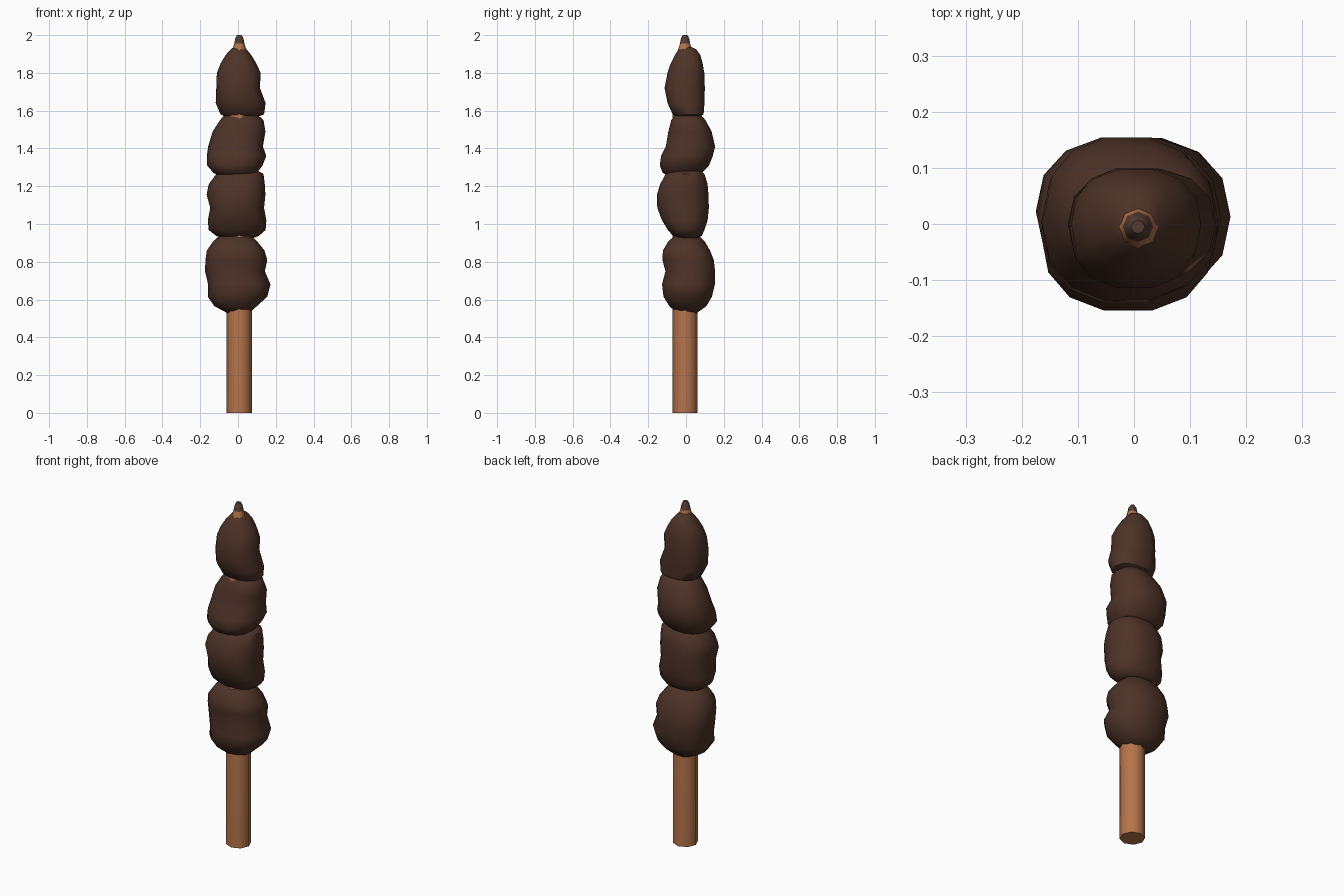
import bpy, math


def mat(name, rgb):
    m = bpy.data.materials.new(name)
    m.diffuse_color = (*rgb, 1)
    return m


MEAT = mat("dark_meat", (0.075, 0.033, 0.021))
WOOD = mat("wood", (0.46, 0.175, 0.072))
CHAR = mat("charred_tip", (0.085, 0.045, 0.032))


def loft(name, rows, sides, power, mats, angle, rule=None):
    """Rings given as (z, left, right, front, back) extents, capped at both ends."""
    verts, faces = [], []
    for z, l, r, f, b in rows:
        cx, cy, rx, ry = (l + r) / 2, (f + b) / 2, (r - l) / 2, (b - f) / 2
        for i in range(sides):
            a = 2 * math.pi * i / sides
            c, s = math.cos(a), math.sin(a)
            verts.append((cx + rx * math.copysign(abs(c) ** power, c),
                          cy + ry * math.copysign(abs(s) ** power, s), z))
    for k in range(len(rows) - 1):
        for i in range(sides):
            j = (i + 1) % sides
            faces.append((k * sides + i, k * sides + j,
                          (k + 1) * sides + j, (k + 1) * sides + i))
    faces.append(tuple(reversed(range(sides))))
    faces.append(tuple(range((len(rows) - 1) * sides, len(rows) * sides)))
    me = bpy.data.meshes.new(name)
    me.from_pydata(verts, [], faces)
    for m in mats:
        me.materials.append(m)
    if rule:
        for p in me.polygons:
            p.material_index = rule(p.center)
    ob = bpy.data.objects.new(name, me)
    bpy.context.collection.objects.link(ob)
    bpy.ops.object.select_all(action='DESELECT')
    bpy.context.view_layer.objects.active = ob
    ob.select_set(True)
    bpy.ops.object.shade_smooth_by_angle(angle=math.radians(angle))
    return ob


# Wooden skewer with a sharpened, charred tip
stick = [(0, .067), (1.78, .067), (1.92, .038), (1.955, .027), (1.985, .021), (2.0, .012)]
loft("skewer_stick", [(z, .007 - r, .007 + r, -.005 - r, -.005 + r) for z, r in stick],
     8, 1.0, [WOOD, CHAR], 50, lambda c: 1 if c.z > 1.957 else 0)

# Four lumpy meat chunks, bottom to top
loft("meat_chunk_1", [
    (.53, -.06, .06, -.05, .06), (.565, -.125, .10, -.09, .11),
    (.615, -.16, .155, -.122, .14), (.68, -.158, .172, -.13, .156),
    (.75, -.175, .142, -.112, .157), (.81, -.172, .155, -.128, .15),
    (.86, -.165, .14, -.125, .13), (.91, -.13, .10, -.095, .10),
    (.945, -.09, .06, -.05, .06)], 14, .88, [MEAT], 50)
loft("meat_chunk_2", [
    (.925, -.07, .08, -.04, .06), (.937, -.115, .11, -.07, .085),
    (.968, -.155, .146, -.098, .10), (1.02, -.16, .15, -.13, .117),
    (1.085, -.147, .138, -.155, .124), (1.155, -.166, .145, -.157, .122),
    (1.21, -.155, .142, -.14, .117), (1.265, -.115, .135, -.11, .10),
    (1.29, -.08, .09, -.07, .07)], 14, .85, [MEAT], 50)
loft("meat_chunk_3", [
    (1.25, -.08, .07, -.08, .05), (1.27, -.13, .10, -.125, .085),
    (1.31, -.163, .13, -.142, .125), (1.36, -.165, .15, -.135, .145),
    (1.41, -.158, .132, -.11, .157), (1.49, -.134, .145, -.096, .138),
    (1.55, -.095, .135, -.08, .105), (1.59, -.06, .09, -.05, .07)], 14, .87, [MEAT], 50)
loft("meat_chunk_4", [
    (1.56, -.05, .08, -.04, .06), (1.58, -.092, .138, -.072, .095),
    (1.64, -.118, .146, -.10, .10), (1.72, -.115, .116, -.116, .102),
    (1.80, -.112, .12, -.10, .099), (1.85, -.092, .097, -.083, .09),
    (1.895, -.065, .07, -.06, .077), (1.925, -.038, .045, -.04, .055),
    (1.937, -.022, .032, -.025, .03)], 14, .86, [MEAT], 50)
